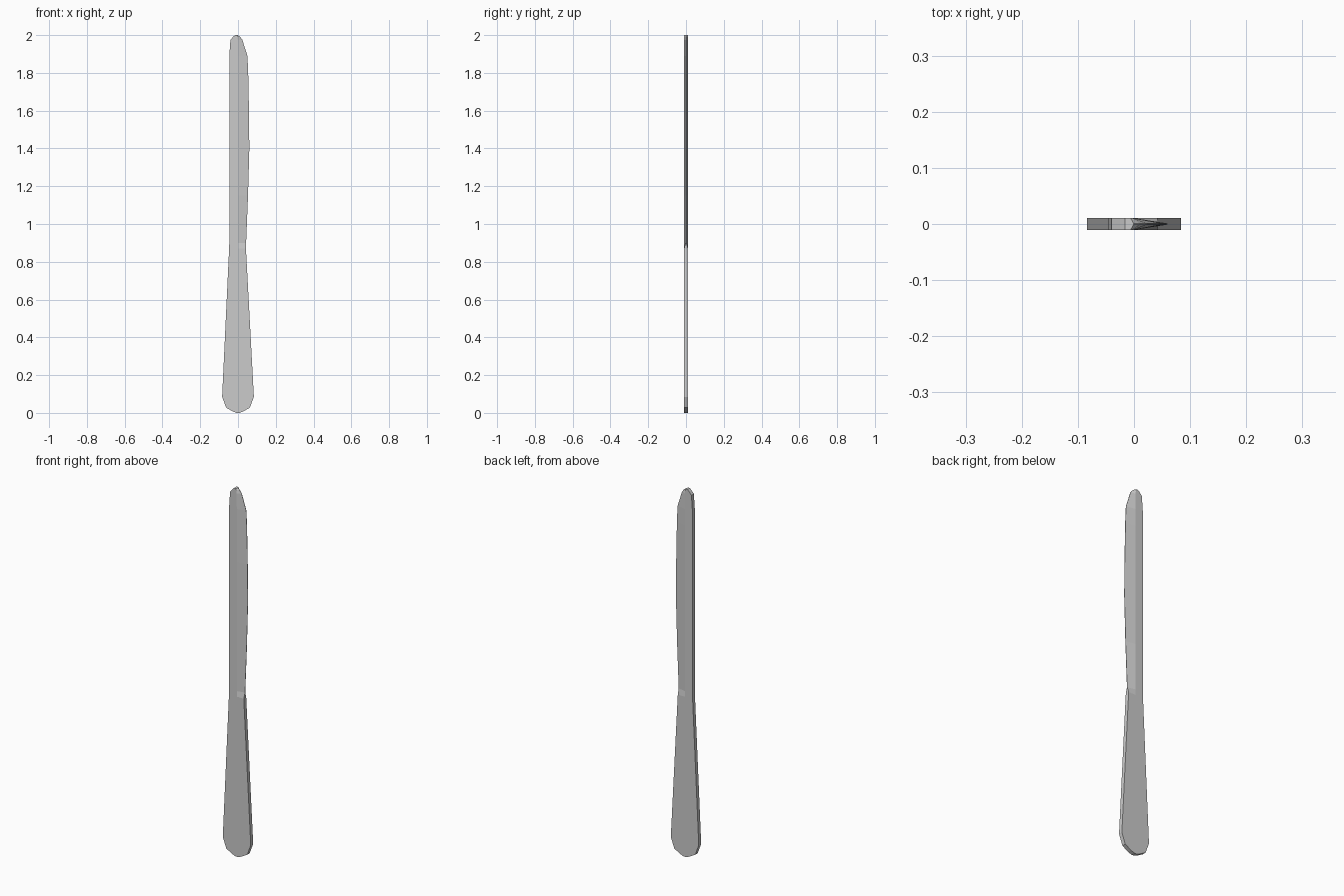
import bpy, bmesh

if "Cube" in bpy.data.objects:
    bpy.data.objects.remove(bpy.data.objects["Cube"])

T = 0.0105  # half thickness


def loft(name, rows):
    """Flat part lofted from rows of (z, left x, ridge x, right x, right half thickness)."""
    bm = bmesh.new()
    rings = []
    for z, left, mid, right, t in rows:
        section = [(left, -T), (mid, -T), (right, -t), (right, t), (mid, T), (left, T)]
        rings.append([bm.verts.new((x, y, z)) for x, y in section])
    for a, b in zip(rings, rings[1:]):
        for i in range(6):
            j = (i + 1) % 6
            bm.faces.new((a[i], a[j], b[j], b[i]))
    bm.faces.new(rings[0])
    bm.faces.new(rings[-1])
    bmesh.ops.recalc_face_normals(bm, faces=bm.faces)
    mesh = bpy.data.meshes.new(name)
    bm.to_mesh(mesh)
    bm.free()
    obj = bpy.data.objects.new(name, mesh)
    bpy.context.collection.objects.link(obj)
    return obj


# Handle: flared paddle with a faceted rounded end
loft("handle", [
    (0.0, -0.008, 0, 0.008, T),
    (0.008, -0.028, 0, 0.028, T),
    (0.028, -0.063, 0, 0.063, T),
    (0.085, -0.084, 0, 0.084, T),
    (0.87, -0.047, 0, 0.042, T),
])

# Blade: straight spine on the left, ground to a thin edge on the right
E = 0.001
loft("blade", [
    (0.87, -0.047, 0, 0.042, T),
    (0.90, -0.046, 0, 0.043, E),
    (1.15, -0.046, 0, 0.053, E),
    (1.40, -0.046, 0, 0.060, E),
    (1.60, -0.046, 0, 0.058, E),
    (1.80, -0.046, 0, 0.054, E),
    (1.89, -0.046, 0, 0.050, E),
    (1.975, -0.040, -0.001, 0.023, E),
    (1.992, -0.025, -0.003, 0.010, E),
    (2.0, -0.016, -0.006, -0.001, E),
])
